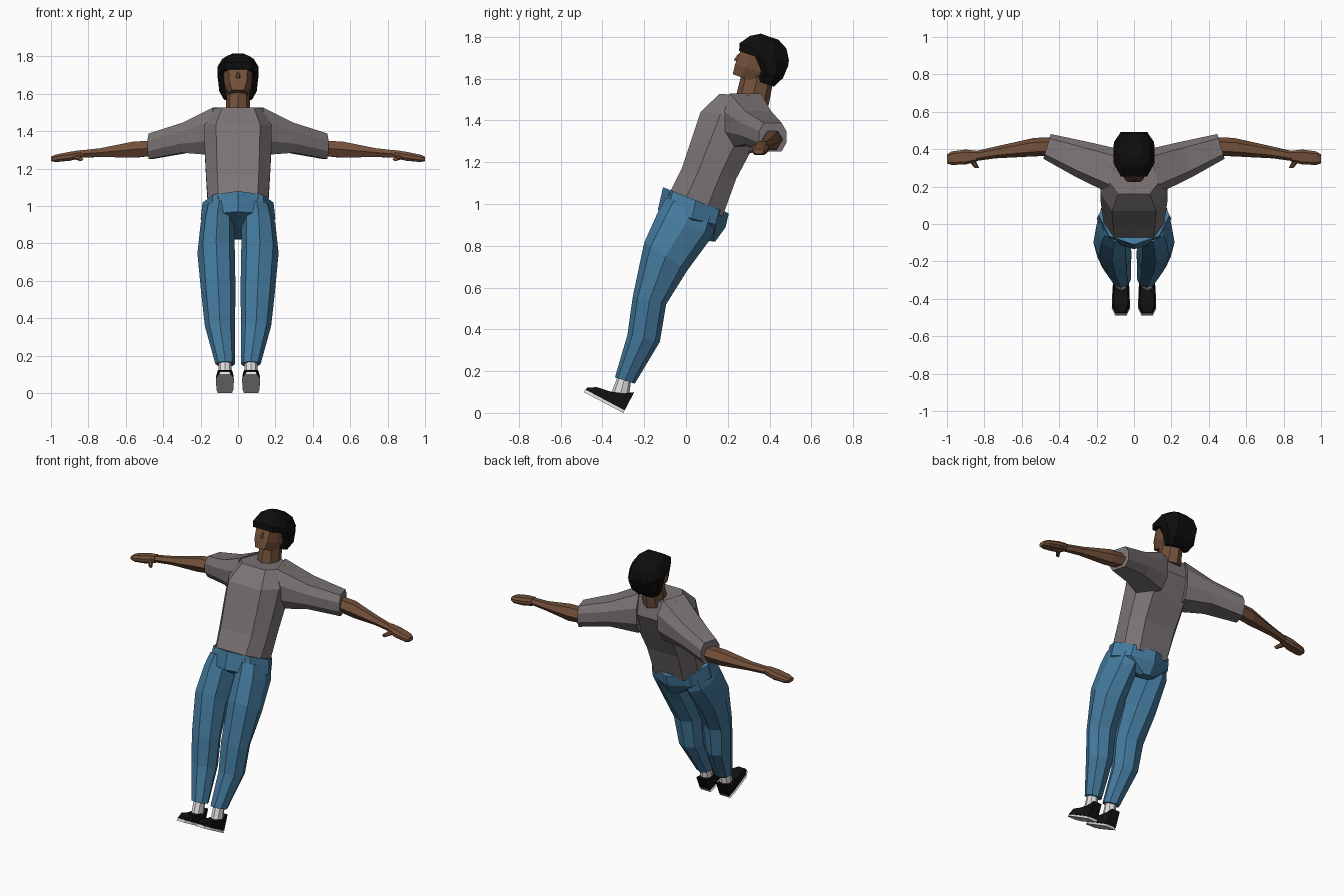
import bpy, bmesh, math
from mathutils import Vector

cube = bpy.data.objects.get("Cube")
if cube:
    bpy.data.objects.remove(cube, do_unlink=True)


def material(name, rgb):
    m = bpy.data.materials.new(name)
    m.use_nodes = True
    m.diffuse_color = (*rgb, 1)
    bsdf = next(n for n in m.node_tree.nodes if n.type == 'BSDF_PRINCIPLED')
    bsdf.inputs["Base Color"].default_value = (*rgb, 1)
    bsdf.inputs["Roughness"].default_value = 0.9
    return m


SHIRT = material("warm_grey_cloth", (0.2, 0.175, 0.18))
DENIM = material("blue_denim", (0.058, 0.195, 0.34))
SKIN = material("brown_skin", (0.17, 0.08, 0.042))
HAIR = material("black_hair", (0.004, 0.004, 0.004))
WHITE = material("white_cotton", (0.75, 0.75, 0.75))
BLACK = material("black_shoe", (0.006, 0.005, 0.005))

# Unit cross-sections
OCTAGON = [(math.cos(i * math.pi / 4), math.sin(i * math.pi / 4)) for i in range(8)]
HEXAGON = [(math.cos(i * math.pi / 3), math.sin(i * math.pi / 3)) for i in range(6)]
PANEL = [(1, -.4), (1, .4), (.65, 1), (-.65, 1), (-1, .4), (-1, -.4), (-.65, -1), (.65, -1)]


def ring(centre, a, b, section):
    c, a, b = Vector(centre), Vector(a), Vector(b)
    return [c + a * u + b * v for u, v in section]


def loft(name, rings, mat, side=1):
    """Skin closed rings into a flat-shaded solid; side=-1 mirrors it in x."""
    bm = bmesh.new()
    rows = [[bm.verts.new((p.x * side, p.y, p.z)) for p in r] for r in rings]
    n = len(rows[0])
    for low, high in zip(rows, rows[1:]):
        for i in range(n):
            j = (i + 1) % n
            bm.faces.new((low[i], low[j], high[j], high[i]))
    bm.faces.new(rows[0])
    bm.faces.new(rows[-1])
    bmesh.ops.recalc_face_normals(bm, faces=bm.faces[:])
    mesh = bpy.data.meshes.new(name)
    bm.to_mesh(mesh)
    bm.free()
    mesh.materials.append(mat)
    obj = bpy.data.objects.new(name, mesh)
    bpy.context.collection.objects.link(obj)
    return obj


def body(name, stations, section, mat, side=1):
    """Stations: centre x, half width, front (y, z), back (y, z)."""
    rings = []
    for x, w, front, back in stations:
        f, b = Vector((x, *front)), Vector((x, *back))
        rings.append(ring((f + b) / 2, (w, 0, 0), (b - f) / 2, section))
    return loft(name, rings, mat, side)


def arm(name, stations, section, mat, side, sweep=.3):
    """Stations: centre, half depth, half height, along the swept-back arm."""
    rings = [ring(c, (-sweep * d, d, 0), (0, 0, h), section) for c, d, h in stations]
    return loft(name, rings, mat, side)


# Torso and neck
body("shirt_body", [
    (0, .16, (-.085, 1.04), (.175, .94)),
    (0, .17, (-.02, 1.17), (.24, 1.12)),
    (0, .178, (.03, 1.32), (.32, 1.27)),
    (0, .18, (.07, 1.44), (.385, 1.40)),
    (0, .13, (.16, 1.527), (.36, 1.515))], PANEL, SHIRT)
body("neck", [
    (0, .068, (.235, 1.5), (.395, 1.47)),
    (0, .06, (.265, 1.62), (.42, 1.6))], OCTAGON, SKIN)

# Hips, narrowing to the seat between the legs
body("trouser_hips", [
    (0, .19, (-.11, 1.08), (.205, .955)),
    (0, .2, (-.135, .97), (.19, .89)),
    (0, .045, (.075, .825), (.14, .82))], OCTAGON, DENIM)

# Head in a frame tilted backwards
TILT = math.radians(19)
UP = Vector((0, math.sin(TILT), math.cos(TILT)))
BACK = Vector((0, math.cos(TILT), -math.sin(TILT)))
HEAD = Vector((0, .33, 1.69))


def head_part(name, stations, section, mat):
    """Stations: height, half width, front, back."""
    rings = [ring(HEAD + UP * h + BACK * (f + b) / 2, (w, 0, 0), BACK * (b - f) / 2, section)
             for h, w, f, b in stations]
    return loft(name, rings, mat)


head_part("face", [
    (-.1, .05, -.078, .06), (-.05, .072, -.083, .1),
    (.02, .078, -.08, .11), (.07, .07, -.07, .1)], PANEL, SKIN)
head_part("nose", [
    (-.035, .013, -.098, -.07), (.0, .006, -.087, -.07)], HEXAGON, SKIN)
head_part("hair_cap", [
    (.015, .108, -.085, .16), (.05, .11, -.096, .155),
    (.1, .085, -.06, .125), (.127, .045, -.015, .075)], PANEL, HAIR)
head_part("hair_back", [
    (-.092, .075, .05, .128), (-.04, .1, .035, .155), (.03, .108, -.03, .16)], PANEL, HAIR)

# Shoe frame: toe raised along the sole
HEEL = Vector((0, -.3, 0))
TOE = Vector((0, -.885, .466))
RISE = Vector((0, .466, .885))


def shoe_part(name, stations, low, mat, side):
    """Stations: distance to toe, half width, height of the top."""
    rings = []
    for d, w, h in stations:
        p = HEEL + TOE * d + Vector((.07, 0, 0))
        x = Vector((w, 0, 0))
        top = p + RISE * h
        rings.append([p + RISE * low - x, p + RISE * low + x, top + x * .8, top - x * .8])
    return loft(name, rings, mat, side)


# Paired limbs
for side, label in ((1, "left"), (-1, "right")):
    arm(label + "_sleeve", [
        ((.11, .285, 1.4), .115, .128),
        ((.28, .345, 1.365), .095, .08),
        ((.465, .415, 1.32), .066, .068)], PANEL, SHIRT, side)
    arm(label + "_forearm", [
        ((.44, .415, 1.31), .05, .045),
        ((.55, .41, 1.302), .05, .05),
        ((.73, .385, 1.286), .034, .027),
        ((.85, .363, 1.277), .028, .022)], HEXAGON, SKIN, side)
    arm(label + "_hand", [
        ((.84, .363, 1.277), .028, .022),
        ((.9, .358, 1.266), .04, .024),
        ((.975, .352, 1.255), .036, .02),
        ((1, .348, 1.252), .024, .012)], PANEL, SKIN, side, 0)
    loft(label + "_thumb", [
        ring((.87, .345, 1.265), (.02, 0, 0), (0, 0, .015), HEXAGON),
        ring((.84, .3, 1.25), (.013, 0, 0), (0, 0, .01), HEXAGON)], SKIN, side)

    body(label + "_trouser_leg", [
        (.068, .053, (-.34, .17), (-.245, .14)),
        (.097, .08, (-.28, .375), (-.125, .34)),
        (.105, .092, (-.255, .555), (-.095, .52)),
        (.117, .1, (-.2, .815), (.005, .68)),
        (.11, .09, (-.135, .96), (.13, .85)),
        (.1, .08, (-.095, 1.03), (.15, .93))], OCTAGON, DENIM, side)
    body(label + "_sock", [
        (.07, .036, (-.36, .09), (-.275, .06)),
        (.07, .034, (-.325, .18), (-.262, .16))], OCTAGON, WHITE, side)

    shoe_part(label + "_shoe_upper", [
        (0, .036, .112), (.04, .043, .085), (.1, .045, .062),
        (.17, .047, .05), (.21, .03, .026)], .014, BLACK, side)
    shoe_part(label + "_shoe_sole", [
        (0, .038, .015), (.04, .045, .015), (.17, .049, .015),
        (.213, .031, .015)], 0, WHITE, side)
